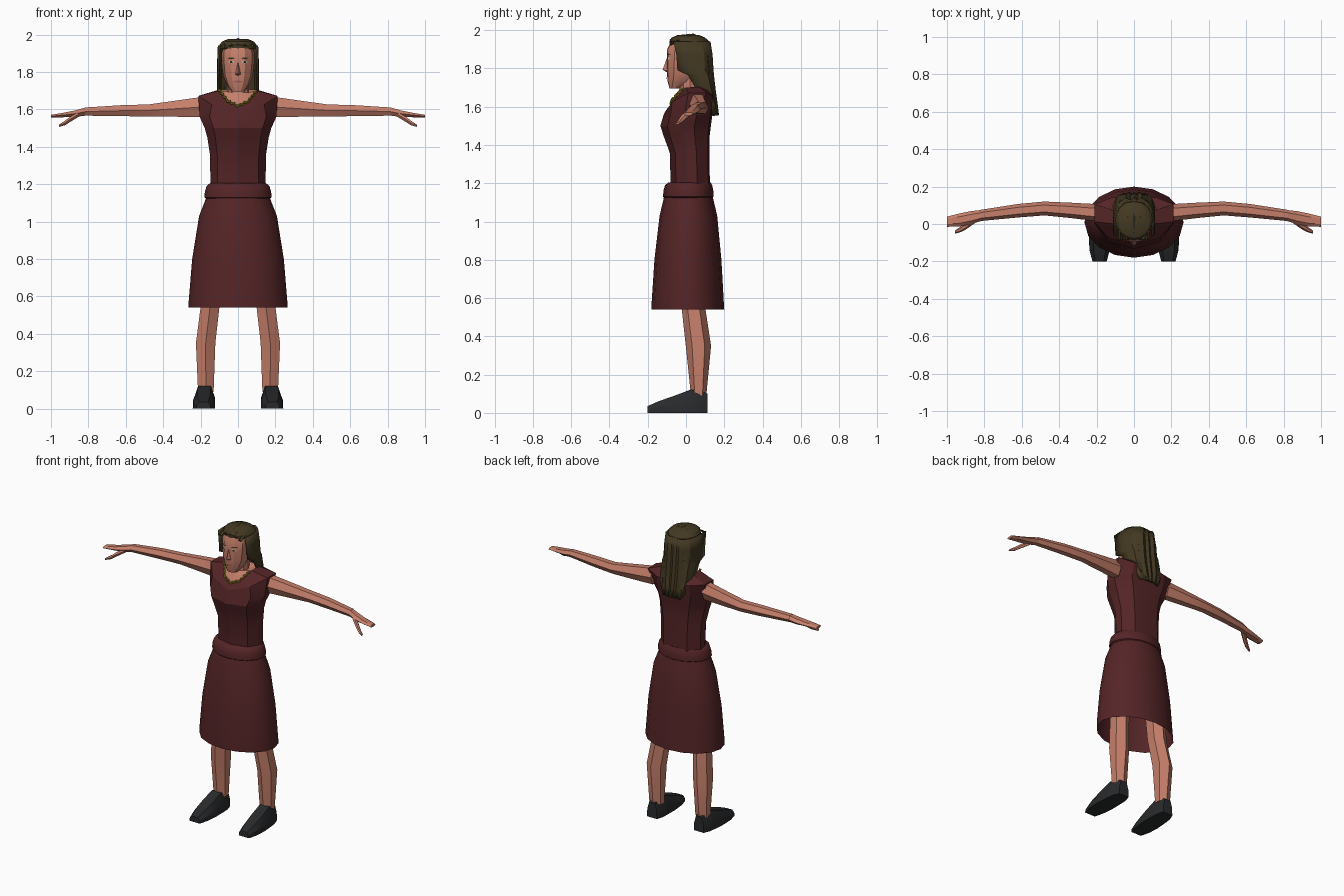
import bpy, bmesh, math
from mathutils import Vector

if "Cube" in bpy.data.objects:
    bpy.data.objects.remove(bpy.data.objects["Cube"])


def material(name, rgb):
    m = bpy.data.materials.new(name)
    m.diffuse_color = (*rgb, 1)
    m.use_nodes = True
    m.node_tree.nodes["Principled BSDF"].inputs["Base Color"].default_value = m.diffuse_color
    return m


SKIN = material("skin", (0.56, 0.21, 0.145))
DRESS = material("dark red cloth", (0.090, 0.018, 0.020))
HAIR = material("brown hair", (0.056, 0.040, 0.016))
SHOE = material("black leather", (0.022, 0.023, 0.025))
GOLD = material("gold", (0.36, 0.29, 0.02))
WHITE = material("eye white", (0.6, 0.55, 0.48))
DARK = material("dark iris", (0.02, 0.013, 0.01))
LIP = material("lip", (0.36, 0.10, 0.08))


def finish(bm, name, mat, mirror=False, angle=30):
    bmesh.ops.recalc_face_normals(bm, faces=bm.faces)
    me = bpy.data.meshes.new(name)
    bm.to_mesh(me)
    bm.free()
    me.materials.append(mat)
    ob = bpy.data.objects.new(name, me)
    bpy.context.collection.objects.link(ob)
    if angle:
        bpy.ops.object.select_all(action='DESELECT')
        ob.select_set(True)
        bpy.context.view_layer.objects.active = ob
        bpy.ops.object.shade_smooth_by_angle(angle=math.radians(angle))
    if mirror:
        ob.modifiers.new("mirror", 'MIRROR')
    return ob


def add_loft(bm, rings, closed=True, caps=(True, True)):
    rows = [[bm.verts.new(p) for p in r] for r in rings]
    n = len(rows[0])
    for a, b in zip(rows, rows[1:]):
        for i in range(n if closed else n - 1):
            j = (i + 1) % n
            bm.faces.new((a[i], a[j], b[j], b[i]))
    for row, cap in zip((rows[0], rows[-1]), caps):
        if cap:
            bm.faces.new(row)


def loft(name, rings, mat, closed=True, caps=(True, True), **kw):
    bm = bmesh.new()
    add_loft(bm, rings, closed, caps)
    return finish(bm, name, mat, **kw)


def both_sides(half):
    """Half outline from front centre to back centre, completed across x."""
    return half + [(-x, y, z) for x, y, z in reversed(half[1:-1])]


def section(z, w, front, back, shape):
    c, h = (front + back) / 2, (back - front) / 2
    return both_sides([(w * u, c + h * v, z) for u, v in shape])


OVAL = [(math.sin(i * math.pi / 8), -math.cos(i * math.pi / 8)) for i in range(9)]
BODICE = [(0, -1), (.74, -.72), (1, -.15), (1, .35), (.6, .92), (0, 1)]
FACE = [(0, -1), (.43, -.94), (.85, -.6), (1, 0), (.75, .7), (0, 1)]


def hexagon(c, a, b, axis):
    """Six-sided ring around c; axis is the direction of the limb."""
    pts = []
    for i in range(6):
        s, k = math.sin(i * math.pi / 3), math.cos(i * math.pi / 3)
        d = (0, a * k, b * s) if axis == 'x' else (a * s, b * k, 0)
        pts.append(tuple(Vector(c) + Vector(d)))
    return pts


# Skirt, belt and bodice
loft("skirt", [section(*r, OVAL) for r in (
    (.54, .265, -.18, .20), (.57, .264, -.18, .198), (.80, .245, -.165, .185),
    (1.03, .208, -.138, .163), (1.14, .165, -.112, .137))], DRESS, caps=(False, True), angle=40)
loft("belt", [section(*r, OVAL) for r in (
    (1.115, .16, -.105, .13), (1.13, .18, -.12, .144), (1.16, .177, -.118, .143),
    (1.19, .168, -.11, .137), (1.205, .15, -.09, .128))], DRESS, angle=40)

shoulder = both_sides([(0, -.105, 1.58), (.14, -.072, 1.625), (.212, .012, 1.672),
                       (.212, .105, 1.672), (.12, .142, 1.655), (0, .142, 1.65)])
neckline = both_sides([(0, -.075, 1.615), (.055, -.06, 1.64), (.102, 0, 1.70),
                       (.102, .07, 1.705), (.06, .11, 1.695), (0, .115, 1.69)])
loft("bodice", [section(*r, BODICE) for r in (
    (1.19, .147, -.08, .125), (1.36, .150, -.085, .122), (1.45, .164, -.118, .124),
    (1.50, .178, -.134, .130), (1.56, .205, -.116, .138))] + [shoulder, neckline],
    DRESS, caps=(True, False), angle=25)

# Neck and head
loft("neck", [neckline, section(1.69, .06, -.035, .075, FACE),
              section(1.78, .058, -.035, .075, FACE)], SKIN, angle=25)
loft("head", [section(*r, FACE) for r in (
    (1.695, .035, -.086, -.03), (1.73, .061, -.096, .045), (1.78, .080, -.100, .085),
    (1.85, .088, -.100, .095), (1.90, .089, -.098, .10), (1.95, .07, -.075, .09))],
    SKIN, angle=30)

bm = bmesh.new()
bridge, tip, under, left, right = [bm.verts.new(p) for p in (
    (0, -.098, 1.86), (0, -.122, 1.793), (0, -.097, 1.778),
    (-.016, -.096, 1.787), (.016, -.096, 1.787))]
for f in ((bridge, tip, right), (bridge, left, tip), (tip, left, under),
          (tip, under, right), (bridge, right, under, left)):
    bm.faces.new(f)
finish(bm, "nose", SKIN, angle=0)


# Thin facial plates that follow the curve of the face
def face_y(x):
    x = abs(x)
    return -.1 + .16 * x if x < .037 else -.094 + .9 * (x - .037)


def plate(name, cx, z, rx, rz, lift, mat, mirror=True):
    bm = bmesh.new()
    mid = bm.verts.new((cx, face_y(cx) - lift, z))
    rim = []
    for i in range(10):
        t = i * math.pi / 5
        x = cx + rx * math.cos(t)
        rim.append(bm.verts.new((x, face_y(x) - lift, z + rz * math.sin(t))))
    for a, b in zip(rim, rim[1:] + rim[:1]):
        bm.faces.new((mid, b, a))
    ob = finish(bm, name, mat, mirror, 0)
    # open plates: make sure they face forward
    if ob.data.polygons[0].normal.y > 0:
        ob.data.flip_normals()


plate("eyes", .036, 1.853, .015, .007, .003, WHITE)
plate("irises", .036, 1.853, .007, .0065, .005, DARK)
plate("eyebrows", .037, 1.873, .019, .004, .003, HAIR)
plate("mouth", 0, 1.748, .024, .006, .003, LIP, mirror=False)

# Hair: crown, hanging curtain and raised strands
loft("hair_crown", [section(*r, OVAL) for r in (
    (1.925, .102, -.086, .127), (1.945, .099, -.086, .118),
    (1.962, .086, -.074, .098), (1.975, .055, -.04, .065))], HAIR, angle=25)


def curtain(z, w, front, back):
    d = back - front
    half = [(w, front, z), (w * 1.02, front + d * .4, z), (w * .88, front + d * .78, z),
            (w * .6, back - .012, z), (w * .4, back, z), (w * .18, back - .01, z)]
    return half + [(0, back, z)] + [(-x, y, q) for x, y, q in reversed(half)]


sheet = loft("hair_curtain", [curtain(*r) for r in (
    (1.94, .100, -.065, .122), (1.87, .103, -.05, .133), (1.79, .105, -.045, .138),
    (1.765, .105, .01, .140), (1.68, .105, .06, .150), (1.61, .092, .105, .160),
    (1.555, .06, .14, .166))], HAIR, closed=False, caps=(False, False), angle=20)
mod = sheet.modifiers.new("thickness", 'SOLIDIFY')
mod.thickness, mod.offset = .012, 0

bm = bmesh.new()
PATH = ((-.083, 1.945), (-.045, 1.968), (.04, 1.976), (.095, 1.948),
        (.130, 1.86), (.147, 1.70), (.166, 1.56))
for x in (-.072, -.036, 0, .036, .072):
    drop, pull = 4 * x * x, 3 * x * x
    rings = []
    for i, (y, z) in enumerate(PATH):
        # strands are thick across the sweep direction of the path
        t = Vector(PATH[min(i + 1, 6)]) - Vector(PATH[max(i - 1, 0)])
        ny, nz = (Vector((-t.y, t.x)).normalized() * .006)
        y, z, w = y - pull * (i > 2), z - drop * (i < 4) + drop * 2 * (i == 6), .013 - .001 * i
        rings.append([(x - w, y, z), (x, y + ny, z + nz), (x + w, y, z), (x, y - ny, z - nz)])
    add_loft(bm, rings)
finish(bm, "hair_strands", HAIR, angle=20)

# Beaded necklace along the neckline
bm = bmesh.new()
corners = [Vector(neckline[i]) for i in (7, 8, 9, 0, 1, 2, 3)]
for a, b in zip(corners[1:], corners[2:-1]):
    steps = max(2, round((b - a).length / .013))
    for k in range(steps):
        p = a.lerp(b, k / steps) + Vector((0, -.005, .002 + .005 * (k % 2)))
        ret = bmesh.ops.create_icosphere(bm, subdivisions=1, radius=.0085)
        bmesh.ops.translate(bm, verts=ret['verts'], vec=p)
finish(bm, "necklace", GOLD, angle=0)

# Arms, hands and thumbs
loft("arms", [hexagon((x, y, z), a, b, 'x') for x, y, z, a, b in (
    (.19, .06, 1.613, .046, .062), (.34, .073, 1.603, .041, .049),
    (.48, .083, 1.594, .037, .037), (.62, .071, 1.593, .036, .034),
    (.82, .046, 1.588, .030, .025))], SKIN, mirror=True, angle=25)
loft("hands", [hexagon((x, y, z), a, b, 'x') for x, y, z, a, b in (
    (.815, .046, 1.588, .029, .025), (.87, .034, 1.577, .035, .020),
    (.93, .022, 1.570, .035, .014), (1.0, .012, 1.563, .027, .009))],
    SKIN, mirror=True, angle=25)
loft("thumbs", [hexagon((x, y, z), a, b, 'x') for x, y, z, a, b in (
    (.85, .025, 1.575, .020, .016), (.90, -.012, 1.545, .018, .016),
    (.925, -.028, 1.527, .015, .014), (.958, -.044, 1.512, .008, .007))],
    SKIN, mirror=True, angle=25)

# Legs
loft("legs", [hexagon((x, y, z), a, b, 'z') for z, x, y, a, b in (
    (.09, .172, .066, .048, .040), (.35, .173, .065, .060, .066),
    (.54, .150, .040, .058, .062), (.90, .125, .035, .062, .075))],
    SKIN, mirror=True, angle=25)


# Shoes
def shoe_ring(y, x, w, h):
    return [(x + w * u, y, h * v) for u, v in
            ((-1, 0), (1, 0), (.98, .5), (.6, 1), (-.6, 1), (-.98, .5))]


loft("shoes", [shoe_ring(*r) for r in (
    (.113, .175, .036, .10), (.07, .177, .052, .115), (.025, .179, .056, .122),
    (-.06, .182, .060, .090), (-.14, .184, .054, .062), (-.20, .184, .038, .036))],
    SHOE, mirror=True, angle=25)
